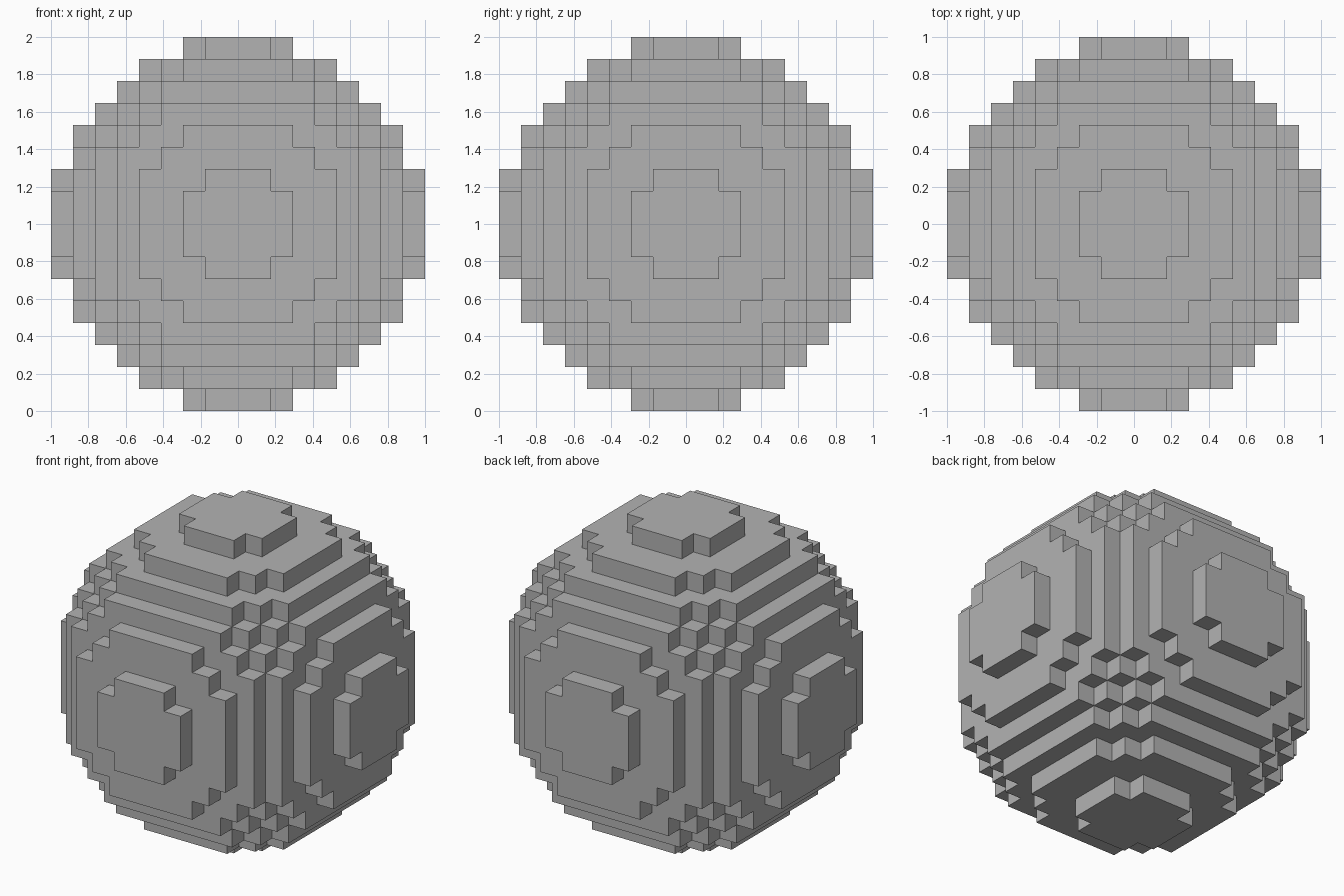
import bpy
import bmesh
import math
from itertools import product
from mathutils import Vector

# Remove the default cube
cube = bpy.data.objects.get("Cube")
if cube:
    bpy.data.objects.remove(cube, do_unlink=True)

HALF = 8                      # blocks from the centre block to the outside
BLOCK = 2 / (2 * HALF + 1)    # edge length of one block
RADIUS = 8.4                  # ball radius, in blocks


def make_material(name, colour):
    mat = bpy.data.materials.new(name)
    mat.use_nodes = True
    mat.diffuse_color = colour
    mat.node_tree.nodes["Principled BSDF"].inputs["Base Color"].default_value = colour
    return mat


def filled(cell):
    return cell.length <= RADIUS


def add_side(bm, cell, axis, sign):
    """One square side of a block, facing along sign * axis."""
    normal = Vector((0, 0, 0))
    normal[axis] = sign
    u = Vector((0, 0, 0))
    u[(axis + 1) % 3] = 0.5
    v = normal.cross(u)
    centre = cell + normal / 2
    corners = (centre - u - v, centre + u - v, centre + u + v, centre - u + v)
    bm.faces.new([bm.verts.new(c * BLOCK + Vector((0, 0, 1))) for c in corners])


# Stepped ball: only the outward sides of the blocks are kept
bm = bmesh.new()
span = range(-HALF, HALF + 1)
for cell in map(Vector, product(span, span, span)):
    if not filled(cell):
        continue
    for axis, sign in product(range(3), (-1, 1)):
        neighbour = cell.copy()
        neighbour[axis] += sign
        if not filled(neighbour):
            add_side(bm, cell, axis, sign)

# Weld the sides and merge each flat terrace into larger faces
bmesh.ops.remove_doubles(bm, verts=bm.verts[:], dist=BLOCK / 100)
bmesh.ops.dissolve_limit(bm, angle_limit=math.radians(1),
                         verts=bm.verts[:], edges=bm.edges[:])
bmesh.ops.recalc_face_normals(bm, faces=bm.faces[:])

mesh = bpy.data.meshes.new("block_ball")
bm.to_mesh(mesh)
bm.free()
mesh.materials.append(make_material("plain grey", (0.45, 0.45, 0.45, 1)))
ball = bpy.data.objects.new("block_ball", mesh)
bpy.context.collection.objects.link(ball)
